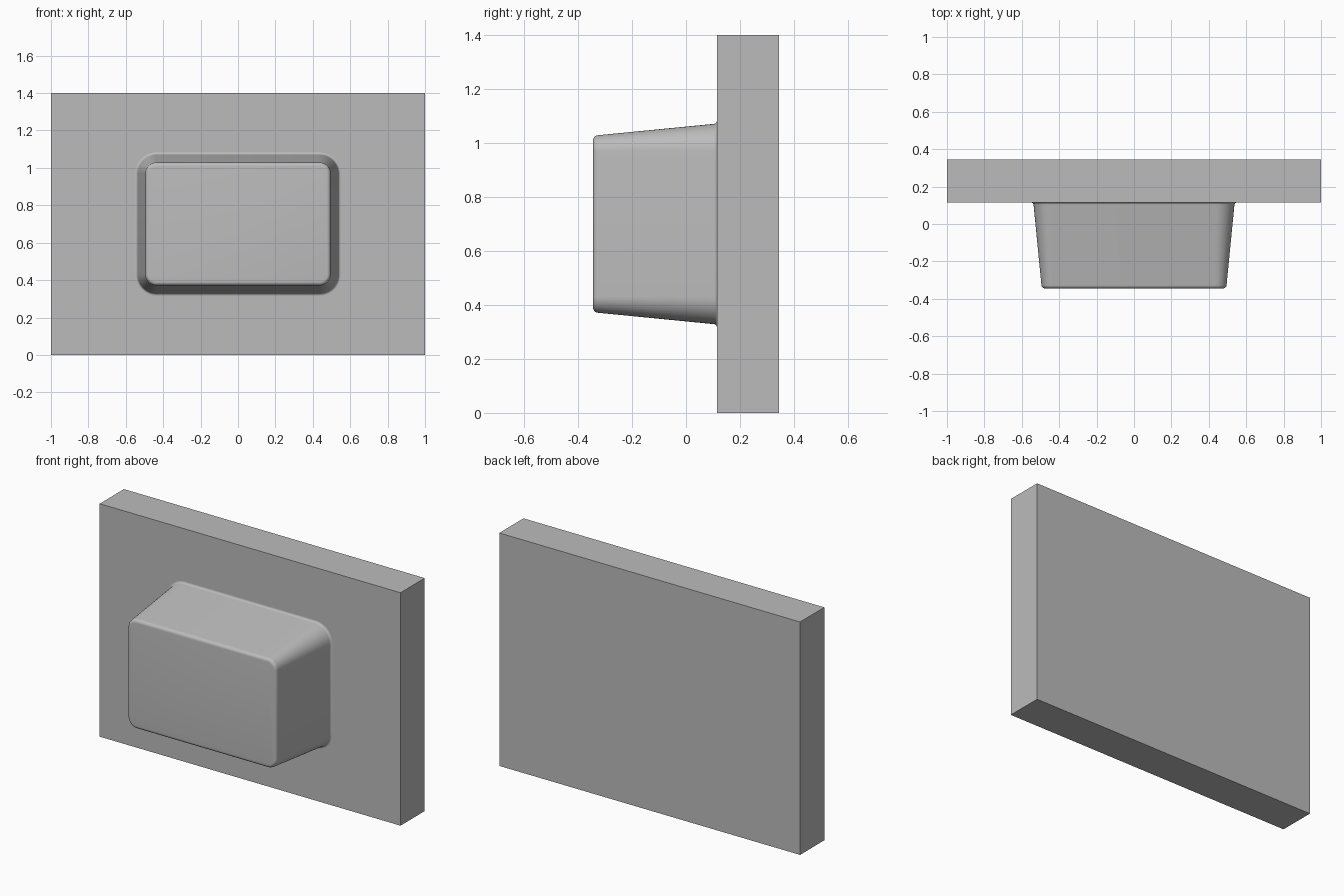
import bpy, bmesh
from math import sin, cos, pi, radians

if "Cube" in bpy.data.objects:
    bpy.data.objects.remove(bpy.data.objects["Cube"], do_unlink=True)

# Single flat colour
grey = bpy.data.materials.new("plain_grey")
grey.use_nodes = True
colour = (0.5, 0.5, 0.5, 1)
grey.diffuse_color = colour
grey.node_tree.nodes["Principled BSDF"].inputs["Base Color"].default_value = colour

FRONT, FACE, CENTRE_Z = -0.345, 0.115, 0.7
HALF_W, HALF_H, CORNER = 0.495, 0.329, 0.06


def add_object(name, bm):
    bmesh.ops.recalc_face_normals(bm, faces=bm.faces)
    mesh = bpy.data.meshes.new(name)
    bm.to_mesh(mesh)
    bm.free()
    mesh.materials.append(grey)
    obj = bpy.data.objects.new(name, mesh)
    bpy.context.collection.objects.link(obj)
    return obj


def rounded_ring(bm, y, grow, steps=10):
    """Rounded rectangle at depth y, offset outward by grow."""
    radius = CORNER + grow
    ring = []
    for quarter, (sx, sz) in enumerate([(1, 1), (-1, 1), (-1, -1), (1, -1)]):
        for i in range(steps + 1):
            a = (quarter + i / steps) * pi / 2
            x = sx * (HALF_W - CORNER) + radius * cos(a)
            z = CENTRE_Z + sz * (HALF_H - CORNER) + radius * sin(a)
            ring.append(bm.verts.new((x, y, z)))
    return ring


# Flat backing slab
bm = bmesh.new()
bmesh.ops.create_cube(bm, size=1)
bmesh.ops.scale(bm, vec=(2, 0.23, 1.4), verts=bm.verts)
bmesh.ops.translate(bm, vec=(0, 0.23, CENTRE_Z), verts=bm.verts)
add_object("backing_slab", bm)

# Tapered block: rounded front edge, drafted wall, concave fillet at the slab
front_r, base_r, flare, arc = 0.02, 0.013, 0.055, radians(84)
angles = [arc * i / 6 for i in range(7)]
profile = [(FRONT + front_r * (1 - cos(a)), front_r * (sin(a) - 1)) for a in angles]
profile += [(FACE - base_r * (1 - cos(a)), flare - base_r * sin(a))
            for a in reversed(angles)]

bm = bmesh.new()
rings = [rounded_ring(bm, y, grow) for y, grow in profile]
for lower, upper in zip(rings, rings[1:]):
    for i in range(len(lower)):
        j = (i + 1) % len(lower)
        bm.faces.new((lower[i], lower[j], upper[j], upper[i]))
bm.faces.new(rings[0])
bm.faces.new(rings[-1])
block = add_object("tapered_block", bm)

bpy.ops.object.select_all(action="DESELECT")
block.select_set(True)
bpy.context.view_layer.objects.active = block
bpy.ops.object.shade_smooth_by_angle(angle=radians(35))
